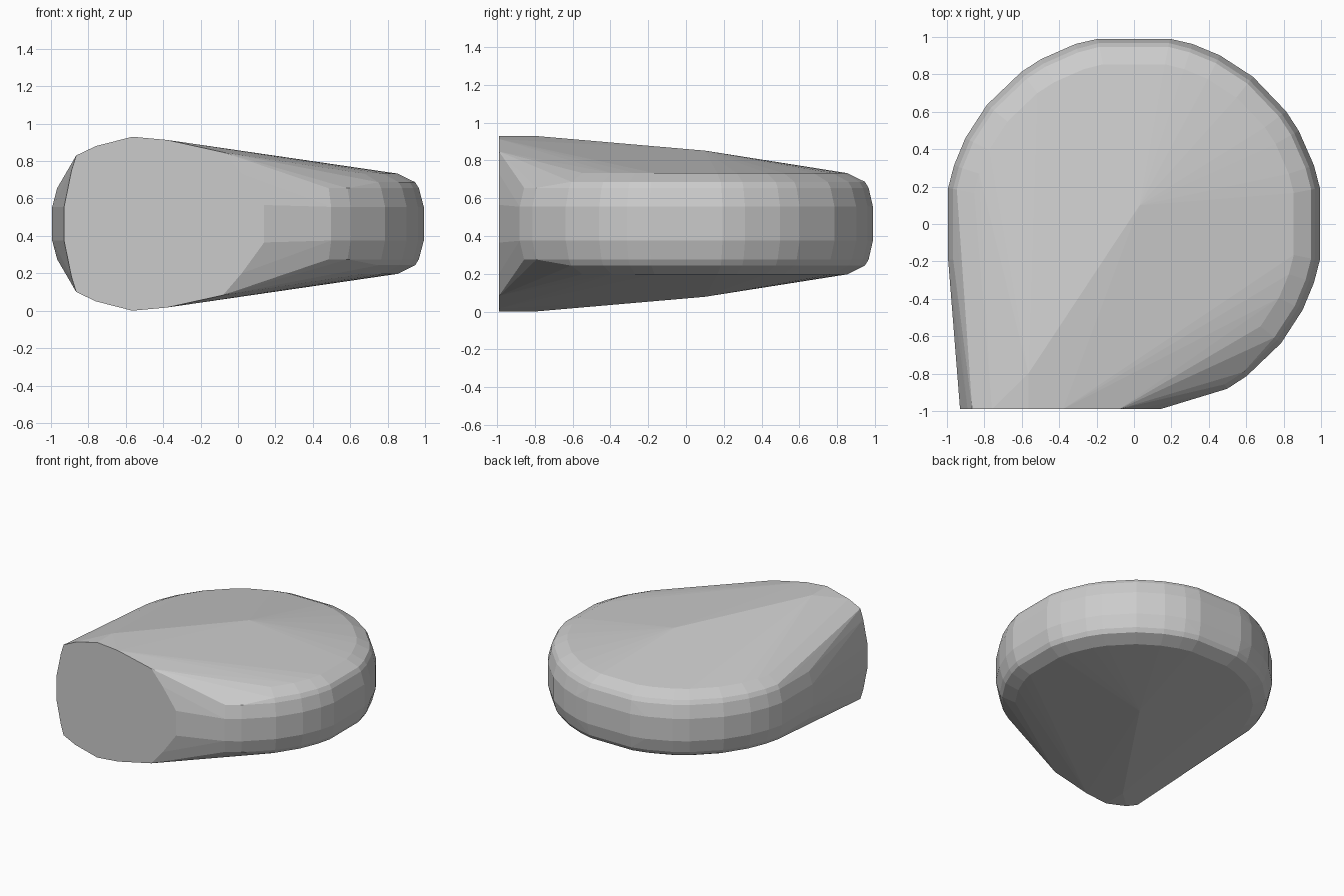
import bpy, bmesh
from math import radians, cos, sin

if "Cube" in bpy.data.objects:
    bpy.data.objects.remove(bpy.data.objects["Cube"])

MID = 0.465          # mirror height: the pebble is symmetric top/bottom
bm = bmesh.new()


def pair(x, y, h):
    """Add a point above and its mirror below the middle height."""
    for s in (1, -1):
        bm.verts.new((x, y, MID + s * h))


# rounded disc rim: stacked rings, (radius, half height)
quarter = [11, 18, 29.5, 36.5, 51, 63, 72, 79]
angles = [a + q for q in (0, 90, 180, 270) for a in quarter]
for r, h in [(1.012, 0.09), (0.985, 0.19), (0.965, 0.222), (0.87, 0.268)]:
    for a in angles:
        if 180 < a < 292 and a > 195:
            continue             # swallowed by the flat-ended lobe
        if a > 285 and r < 0.98 and a < 320:
            continue             # front right corner is thinner
        x = r * cos(radians(a))
        y = r * sin(radians(a))
        pair(max(-1, min(1, x)), max(-0.99, min(0.99, y)), h)

# flat front end, half profile (x, half height)
for x, h in [(-0.93, 0.09), (-0.89, 0.285), (-0.865, 0.365), (-0.76, 0.415),
             (-0.565, 0.465), (-0.38, 0.448), (-0.08, 0.382),
             (0.02, 0.265), (0.14, 0.1)]:
    pair(x, -0.99, h)

# crown of the lobe and gentle peak of the disc
pair(-0.565, -0.8, 0.465)
pair(0.03, 0.1, 0.387)

# wrap everything in one faceted skin
res = bmesh.ops.convex_hull(bm, input=bm.verts[:])
loose = {g for g in res["geom_interior"] + res["geom_unused"]
         if isinstance(g, bmesh.types.BMVert)}
bmesh.ops.delete(bm, geom=list(loose), context='VERTS')
bmesh.ops.dissolve_limit(bm, angle_limit=radians(1), verts=bm.verts[:], edges=bm.edges[:])
bmesh.ops.recalc_face_normals(bm, faces=bm.faces[:])

mesh = bpy.data.meshes.new("faceted_pebble")
bm.to_mesh(mesh)
bm.free()
bpy.context.collection.objects.link(bpy.data.objects.new("faceted_pebble", mesh))
